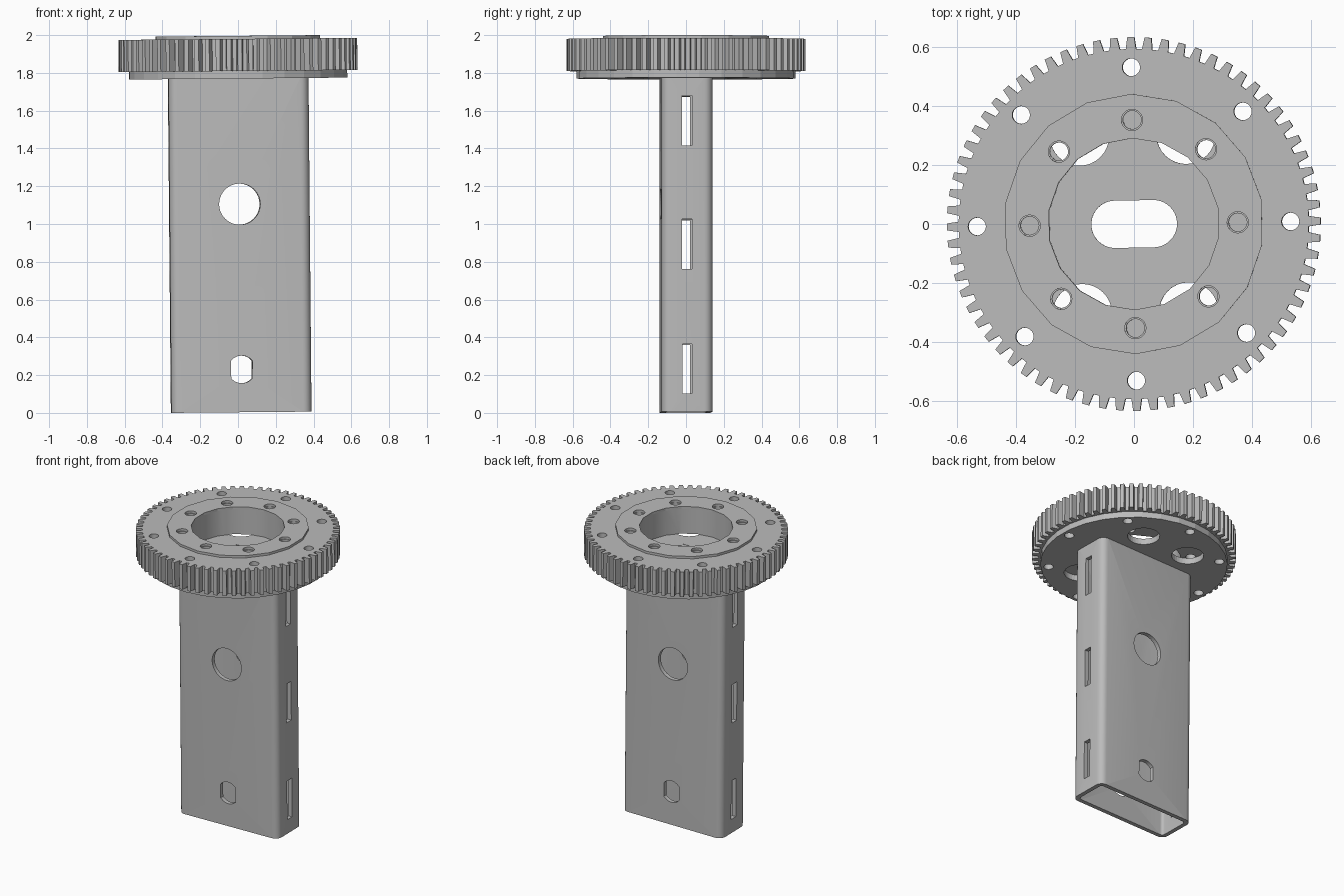
import bpy, bmesh
from math import sin, cos, pi, radians
from mathutils import Matrix

default = bpy.data.objects.get("Cube")
if default:
    bpy.data.objects.remove(default, do_unlink=True)

steel = bpy.data.materials.new("grey_metal")
steel.use_nodes = True
GREY = (0.5, 0.5, 0.5, 1)
steel.diffuse_color = GREY
steel.node_tree.nodes["Principled BSDF"].inputs["Base Color"].default_value = GREY

# The whole assembly leans and turns a touch about the gear centre
PIVOT = Matrix.Translation((0, 0, 1.87))
POSE = PIVOT @ Matrix.Rotation(0.016, 4, "Z") @ Matrix.Rotation(-0.009, 4, "Y") @ PIVOT.inverted()


# Profiles
def circle(r, n=32, cx=0, cy=0):
    return [(cx + r * cos(pi / 2 + 2 * pi * i / n), cy + r * sin(pi / 2 + 2 * pi * i / n)) for i in range(n)]


def rounded_box(hw, hh, r, cx=0, cy=0, n=6):
    pts = []
    for k, (sx, sy) in enumerate([(1, 1), (-1, 1), (-1, -1), (1, -1)]):
        for i in range(n + 1):
            a = (k + i / n) * pi / 2
            pts.append((cx + sx * (hw - r) + r * cos(a), cy + sy * (hh - r) + r * sin(a)))
    return pts


def box(hw, hh, cx=0, cy=0):
    return [(cx + sx * hw, cy + sy * hh) for sx, sy in [(1, 1), (-1, 1), (-1, -1), (1, -1)]]


def gear_profile(teeth, root, tip):
    pitch = 2 * pi / teeth
    return [(r * cos((i + f) * pitch), r * sin((i + f) * pitch))
            for i in range(teeth)
            for r, f in [(root, -0.32), (tip, -0.2), (tip, 0.2), (root, 0.32)]]


def truncated_circle(r, hw, cx, cy, n=12):
    # Round above and below, flat on both sides
    a0 = math_acos(hw / r)
    pts = []
    for start in (a0, a0 + pi):
        for i in range(n + 1):
            a = start + (pi - 2 * a0) * i / n
            pts.append((cx + r * cos(a), cy + r * sin(a)))
    return pts


def math_acos(v):
    from math import acos
    return acos(v)


# Solids made from (profile, low, high, axis)
def solid(name, prisms):
    bm = bmesh.new()
    place = {"z": lambda a, b, h: (a, b, h), "y": lambda a, b, h: (a, h, b), "x": lambda a, b, h: (h, a, b)}
    for pts, lo, hi, axis in prisms:
        low = [bm.verts.new(place[axis](a, b, lo)) for a, b in pts]
        high = [bm.verts.new(place[axis](a, b, hi)) for a, b in pts]
        bm.faces.new(low)
        bm.faces.new(high)
        for i in range(len(pts)):
            j = (i + 1) % len(pts)
            bm.faces.new((low[i], low[j], high[j], high[i]))
    bmesh.ops.recalc_face_normals(bm, faces=bm.faces)
    mesh = bpy.data.meshes.new(name)
    bm.to_mesh(mesh)
    bm.free()
    ob = bpy.data.objects.new(name, mesh)
    bpy.context.scene.collection.objects.link(ob)
    return ob


def part(name, prisms, cuts=(), smooth=0):
    ob = solid(name, prisms)
    if cuts:
        cutter = solid(name + "_cutter", cuts)
        cutter.hide_render = True
        mod = ob.modifiers.new("cut", "BOOLEAN")
        mod.operation = "DIFFERENCE"
        mod.solver = "EXACT"
        mod.object = cutter
        bpy.context.view_layer.update()
        result = ob.evaluated_get(bpy.context.evaluated_depsgraph_get())
        mesh = bpy.data.meshes.new_from_object(result)
        ob.modifiers.clear()
        ob.data = mesh
        bpy.data.objects.remove(cutter, do_unlink=True)
    ob.data.materials.clear()
    ob.data.materials.append(steel)
    if smooth:
        for f in ob.data.polygons:
            f.use_smooth = True
        ob.data.set_sharp_from_angle(angle=radians(smooth))
    ob.matrix_world = POSE
    return ob


def bolt_holes(ring, r, lo, hi):
    return [(circle(r, 20, ring * cos(k * pi / 4), ring * sin(k * pi / 4)), lo, hi, "z") for k in range(8)]


PLATE, DECK, FACE, TOP = 1.77, 1.81, 1.98, 1.996
SIDES = [(sx, sy) for sx in (-1, 1) for sy in (-1, 1)]

# Toothed ring with bore and two bolt circles
bore = (circle(0.29, 18), DECK - 0.1, TOP + 0.1, "z")
part("gear_ring", [(gear_profile(68, 0.592, 0.632), DECK, FACE, "z")],
     [bore] + bolt_holes(0.53, 0.03, 1.7, 2.1) + bolt_holes(0.352, 0.031, 1.7, 2.1), 25)

# Raised faceted hub around the bore
part("hub_ring", [(circle(0.44, 18), FACE, TOP, "z")],
     [bore] + bolt_holes(0.352, 0.036, 1.7, 2.1))

# Mounting plate closing the bore from below
part("mounting_plate", [(circle(0.58, 30), PLATE, DECK, "z")],
     [(rounded_box(0.145, 0.08, 0.0799, n=10), 1.7, 1.9, "z")]
     + [(circle(0.1, 32, sx * 0.18, sy * 0.3), 1.7, 1.9, "z") for sx, sy in SIDES]
     + bolt_holes(0.53, 0.03, 1.7, 1.9))

# Rectangular tube with side slots, round hole and flat-sided lower hole
slots = [(box(0.026, 0.132, 0, z), -0.5, 0.5, "x") for z in (0.23, 0.89, 1.545)]
tube = part("tube", [(rounded_box(0.371, 0.135, 0.045), 0.0034, PLATE, "z")],
            [(rounded_box(0.343, 0.107, 0.02), -0.2, 2.0, "z")], 30)
tube.name = "tube_column"
holes = [(circle(0.109, 40, 0, 1.105), -0.5, 0.5, "y"),
         (truncated_circle(0.073, 0.056, 0.003, 0.23), -0.5, 0.5, "y")]
for i, cuts in enumerate((slots, holes)):
    cutter = solid("tube_cutter", cuts)
    cutter.matrix_world = POSE
    cutter.hide_render = True
    cutter.hide_set(True)
    mod = tube.modifiers.new("openings", "BOOLEAN")
    mod.operation = "DIFFERENCE"
    mod.solver = "EXACT"
    mod.object = cutter

# Tabs of the tube showing flush in the plate
for side, sy in (("front", -1), ("back", 1)):
    part("tab_" + side, [(box(0.088, 0.018, 0, sy * 0.118), PLATE + 0.01, DECK + 0.002, "z")])
